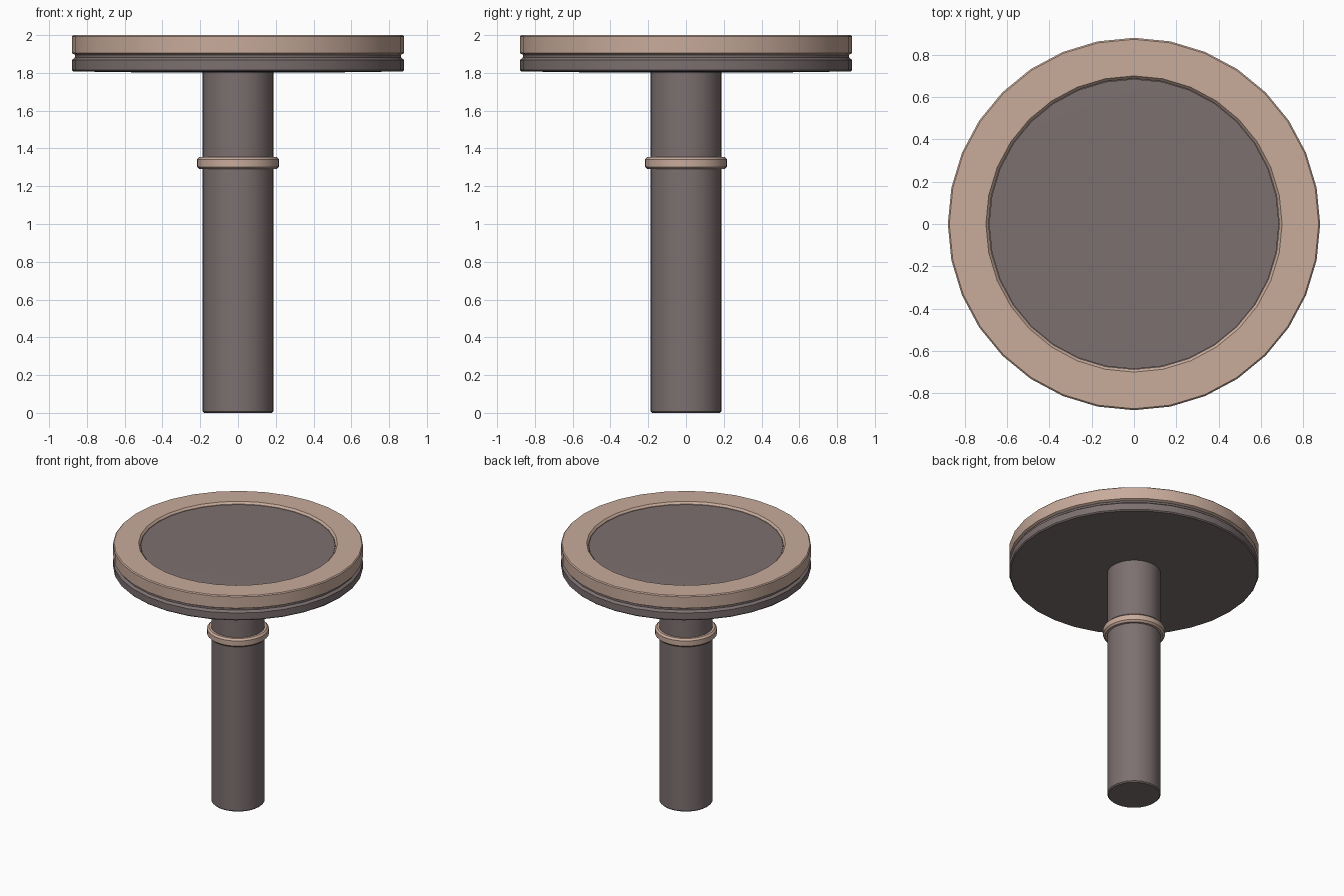
import bpy, bmesh, math

if "Cube" in bpy.data.objects:
    bpy.data.objects.remove(bpy.data.objects["Cube"])

SIDES = 32


def material(name, color):
    m = bpy.data.materials.new(name)
    m.diffuse_color = (*color, 1)
    m.use_nodes = True
    m.node_tree.nodes["Principled BSDF"].inputs["Base Color"].default_value = m.diffuse_color
    return m


def lathe(name, profile, mat, closed=False):
    """Revolve (radius, z) points about z; open profiles get end caps."""
    bm = bmesh.new()
    rings = [[bm.verts.new((r * math.cos(2 * math.pi * i / SIDES),
                            r * math.sin(2 * math.pi * i / SIDES), z))
              for i in range(SIDES)] for r, z in profile]
    pairs = list(zip(rings, rings[1:]))
    if closed:
        pairs.append((rings[-1], rings[0]))
    else:
        bm.faces.new(rings[0])
        bm.faces.new(rings[-1])
    for a, b in pairs:
        for i in range(SIDES):
            j = (i + 1) % SIDES
            bm.faces.new((a[i], a[j], b[j], b[i]))
    bmesh.ops.recalc_face_normals(bm, faces=bm.faces)
    mesh = bpy.data.meshes.new(name)
    bm.to_mesh(mesh)
    bm.free()
    ob = bpy.data.objects.new(name, mesh)
    bpy.context.collection.objects.link(ob)
    mesh.materials.append(mat)
    bpy.ops.object.select_all(action='DESELECT')
    ob.select_set(True)
    bpy.context.view_layer.objects.active = ob
    bpy.ops.object.shade_smooth_by_angle(angle=math.radians(30))
    return ob


dark = material("dark_metal", (0.205, 0.162, 0.162))
tan = material("tan_metal", (0.577, 0.407, 0.328))

# Round stem with softened ends
lathe("stem", [(0.18, 0), (0.188, 0.008), (0.188, 1.81)], dark)

# Bevelled collar around the stem
lathe("collar", [(0.18, 1.29), (0.205, 1.29), (0.218, 1.303),
                 (0.218, 1.342), (0.205, 1.355), (0.18, 1.355)], tan, closed=True)

# Disc: lower flange, narrow groove, and the core forming the recessed top
lathe("disc_body", [(0.37, 1.801), (0.70, 1.805), (0.872, 1.808), (0.88, 1.816),
                    (0.88, 1.868), (0.862, 1.882), (0.862, 1.905),
                    (0.685, 1.905), (0.685, 1.982), (0.40, 1.985)], dark)

# Upper rim ring
lathe("rim_ring", [(0.862, 1.895), (0.88, 1.905), (0.88, 1.993), (0.873, 2.0),
                   (0.70, 2.0), (0.687, 1.985), (0.687, 1.895)], tan, closed=True)
